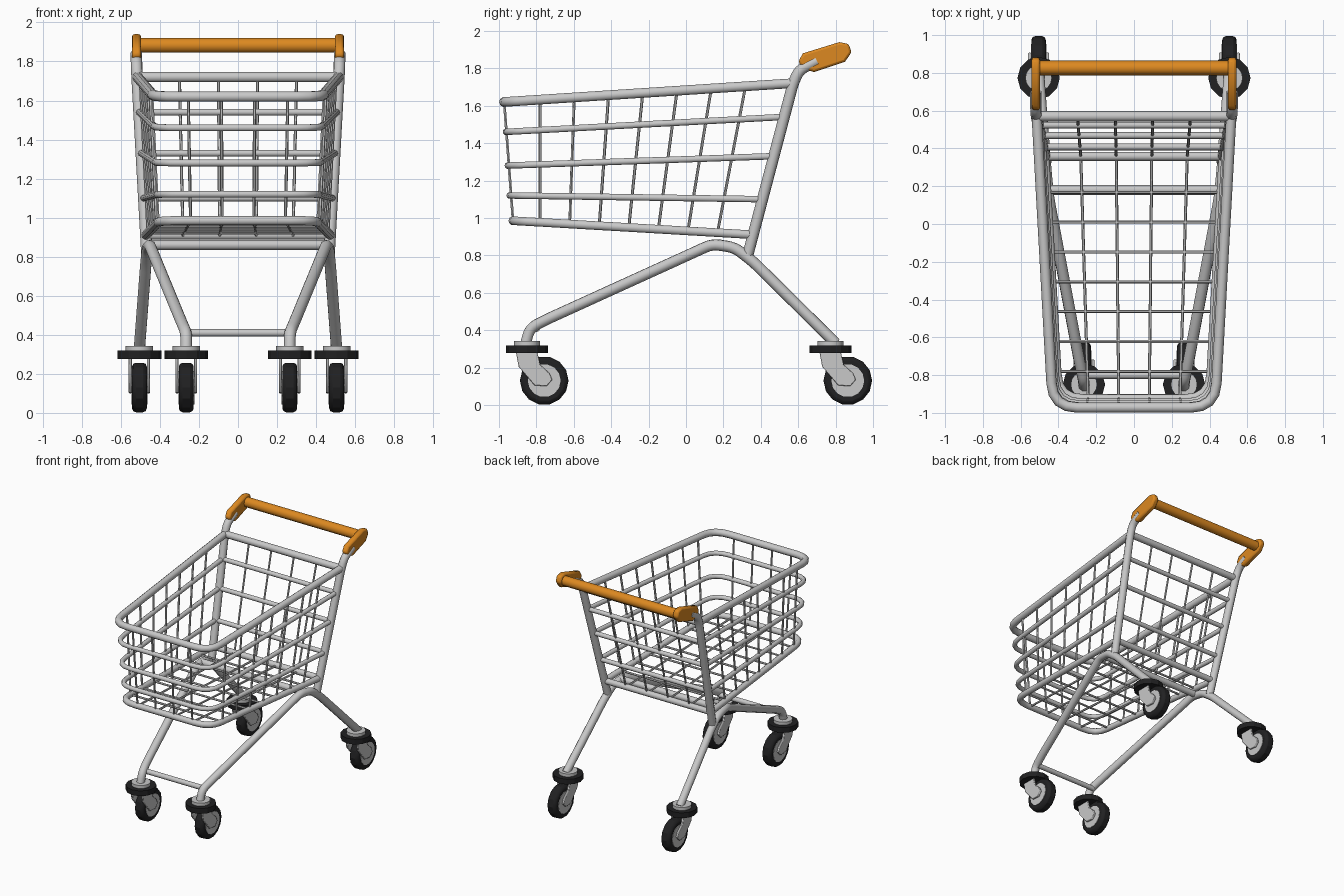
import bpy
import math
from mathutils import Vector

cube = bpy.data.objects.get("Cube")
if cube:
    bpy.data.objects.remove(cube, do_unlink=True)


def material(name, color, roughness):
    m = bpy.data.materials.new(name)
    m.use_nodes = True
    m.diffuse_color = (*color, 1)
    bsdf = m.node_tree.nodes["Principled BSDF"]
    bsdf.inputs["Base Color"].default_value = (*color, 1)
    bsdf.inputs["Roughness"].default_value = roughness
    return m


metal = material("light grey metal", (0.58, 0.58, 0.58), 0.4)
orange = material("orange plastic", (0.72, 0.25, 0.015), 0.5)
black = material("black rubber", (0.015, 0.015, 0.016), 0.7)


def finish(obj, mat, angle=50):
    """Assign the material and smooth the faces between sharp edges."""
    obj.data.materials.clear()
    obj.data.materials.append(mat)
    bpy.ops.object.select_all(action="DESELECT")
    obj.select_set(True)
    bpy.context.view_layer.objects.active = obj
    bpy.ops.object.shade_smooth_by_angle(angle=math.radians(angle))
    return obj


def rounded(points, radius, steps=4):
    """Replace the inner corners of a path by short curves."""
    pts = [Vector(p) for p in points]
    out = [pts[0]]
    for a, b, c in zip(pts, pts[1:], pts[2:]):
        r = min(radius, (a - b).length * 0.45, (c - b).length * 0.45)
        p = b + (a - b).normalized() * r
        q = b + (c - b).normalized() * r
        for i in range(steps + 1):
            t = i / steps
            out.append(p * (1 - t) ** 2 + b * 2 * t * (1 - t) + q * t * t)
    return out + [pts[-1]]


def tubes(name, paths, radius, mat, resolution=3):
    """One mesh of round tubes swept along the paths."""
    curve = bpy.data.curves.new(name, "CURVE")
    curve.dimensions = "3D"
    curve.bevel_depth = radius
    curve.bevel_resolution = resolution
    curve.use_fill_caps = True
    for path in paths:
        spline = curve.splines.new("POLY")
        spline.points.add(len(path) - 1)
        for point, co in zip(spline.points, path):
            point.co = (*co, 1)
    temp = bpy.data.objects.new(name + " path", curve)
    bpy.context.collection.objects.link(temp)
    graph = bpy.context.evaluated_depsgraph_get()
    mesh = bpy.data.meshes.new_from_object(temp.evaluated_get(graph))
    bpy.data.objects.remove(temp, do_unlink=True)
    obj = bpy.data.objects.new(name, mesh)
    bpy.context.collection.objects.link(obj)
    return finish(obj, mat)


def bevel(obj, width, segments):
    mod = obj.modifiers.new("soft edges", "BEVEL")
    mod.width = width
    mod.segments = segments
    mod.limit_method = "ANGLE"
    mod.angle_limit = math.radians(45)


def cylinder(name, loc, radius, depth, mat, sides=12, sideways=False, soft=0):
    rot = (0, math.pi / 2, 0) if sideways else (0, 0, 0)
    bpy.ops.mesh.primitive_cylinder_add(vertices=sides, radius=radius, depth=depth,
                                        location=loc, rotation=rot)
    obj = bpy.context.object
    obj.name = name
    if soft:
        bevel(obj, soft, 2)
    return finish(obj, mat, 25)


def plate(name, profile, x, thickness, mat, soft):
    """Side profile (y, z) given a thickness across x."""
    n = len(profile)
    verts = [(x + s * thickness / 2, y, z) for s in (-1, 1) for y, z in profile]
    faces = [list(range(n))[::-1], list(range(n, 2 * n))]
    faces += [(i, (i + 1) % n, n + (i + 1) % n, n + i) for i in range(n)]
    mesh = bpy.data.meshes.new(name)
    mesh.from_pydata(verts, [], faces)
    obj = bpy.data.objects.new(name, mesh)
    bpy.context.collection.objects.link(obj)
    bevel(obj, soft, 2)
    return finish(obj, mat)


SIDES = ((1, "left"), (-1, "right"))


def mirror(path, s):
    return [Vector((p[0] * s, p[1], p[2])) for p in path]


# Basket rings: rear half width, y, z; front half width, y, z; tube radius
rings = {
    "top_rim": (0.515, 0.57, 1.72, 0.43, -0.972, 1.62, 0.027),
    "upper_rail": (0.505, 0.523, 1.54, 0.422, -0.962, 1.46, 0.018),
    "middle_rail": (0.495, 0.468, 1.33, 0.415, -0.952, 1.28, 0.018),
    "lower_rail": (0.483, 0.408, 1.10, 0.406, -0.942, 1.12, 0.018),
    "bottom_rim": (0.472, 0.358, 0.91, 0.40, -0.925, 0.985, 0.024),
}
for name, (rx, ry, rz, fx, fy, fz, r) in rings.items():
    side = [(rx, ry, rz), (fx, fy, fz), (-fx, fy, fz), (-rx, ry, rz)]
    tubes(name, [rounded(side, 0.13)], r, metal)
    tubes(name + "_rear_bar", [[(-rx, ry, rz), (rx, ry, rz)]], r, metal)


def on_ring(name, y, s):
    rx, ry, rz, fx, fy, fz, _ = rings[name]
    t = (y - ry) / (fy - ry)
    return Vector((s * (rx + (fx - rx) * t), y, rz + (fz - rz) * t))


# Wires that run down one side, across the floor and up the other side
hoops = []
for i in range(7):
    top_y, low_y = -0.78 + 0.183 * i, -0.78 + 0.158 * i
    hoops.append([on_ring("top_rim", top_y, 1), on_ring("bottom_rim", low_y, 1),
                  on_ring("bottom_rim", low_y, -1), on_ring("top_rim", top_y, -1)])
tubes("cross_wires", [rounded(h, 0.02, 2) for h in hoops], 0.008, metal, 1)

# Wires that run down the back, along the floor and up the front
runs = []
for k in (-3, -1, 1, 3):
    runs.append([(k * 0.1, 0.57, 1.72), (k * 0.094, 0.358, 0.91),
                 (k * 0.081, -0.925, 0.985), (k * 0.085, -0.972, 1.62)])
tubes("long_wires", [rounded(r, 0.02, 2) for r in runs], 0.008, metal, 1)

# Rear posts, legs and handle brackets
post = [(0.466, 0.33, 0.80), (0.517, 0.573, 1.72), (0.52, 0.605, 1.79), (0.52, 0.70, 1.84)]
leg = [(0.265, -0.86, 0.32), (0.265, -0.835, 0.41), (0.285, -0.75, 0.455),
       (0.452, 0.14, 0.86), (0.464, 0.26, 0.842), (0.472, 0.36, 0.765),
       (0.505, 0.80, 0.33)]
bracket = [(0.60, 1.835), (0.625, 1.88), (0.82, 1.94), (0.87, 1.93),
           (0.885, 1.885), (0.85, 1.835), (0.685, 1.78), (0.63, 1.795)]
for s, label in SIDES:
    tubes(label + "_rear_post", [mirror(rounded(post, 0.05), s)], 0.03, metal)
    tubes(label + "_leg", [mirror(rounded(leg, 0.04), s)], 0.03, metal)
    plate(label + "_handle_bracket", bracket, s * 0.52, 0.046, orange, 0.013)

# Cross bars and handle
tubes("axle_cross_bar", [[(-0.452, 0.18, 0.86), (0.452, 0.18, 0.86)]], 0.026, metal)
tubes("front_cross_bar", [[(-0.27, -0.80, 0.41), (0.27, -0.80, 0.41)]], 0.02, metal)
tubes("handle_bar", [[(-0.52, 0.826, 1.882), (0.52, 0.826, 1.882)]], 0.039, orange)

# Swivel casters; the fork profile is relative to the swivel axis
fork = [(-0.06, 0.285), (-0.045, 0.205), (0.04, 0.105), (0.105, 0.10), (0.135, 0.135),
        (0.12, 0.17), (0.07, 0.215), (0.055, 0.285)]
for s, label in SIDES:
    for end, x, y in (("front", 0.265, -0.85), ("rear", 0.505, 0.773)):
        name = f"{end}_{label}_"
        x *= s
        cylinder(name + "swivel_cap", (x, y, 0.328), 0.07, 0.03, metal, 16)
        cylinder(name + "swivel_disc", (x, y, 0.298), 0.112, 0.042, black, 12)
        axle = (x, y + 0.092, 0.13)
        cylinder(name + "tyre", axle, 0.13, 0.076, black, 14, True, 0.02)
        cylinder(name + "hub", axle, 0.088, 0.082, metal, 14, True)
        profile = [(y + dy, z) for dy, z in fork]
        for side in (-1, 1):
            plate(name + "fork_arm", profile, x + side * 0.047, 0.016, metal, 0.004)
